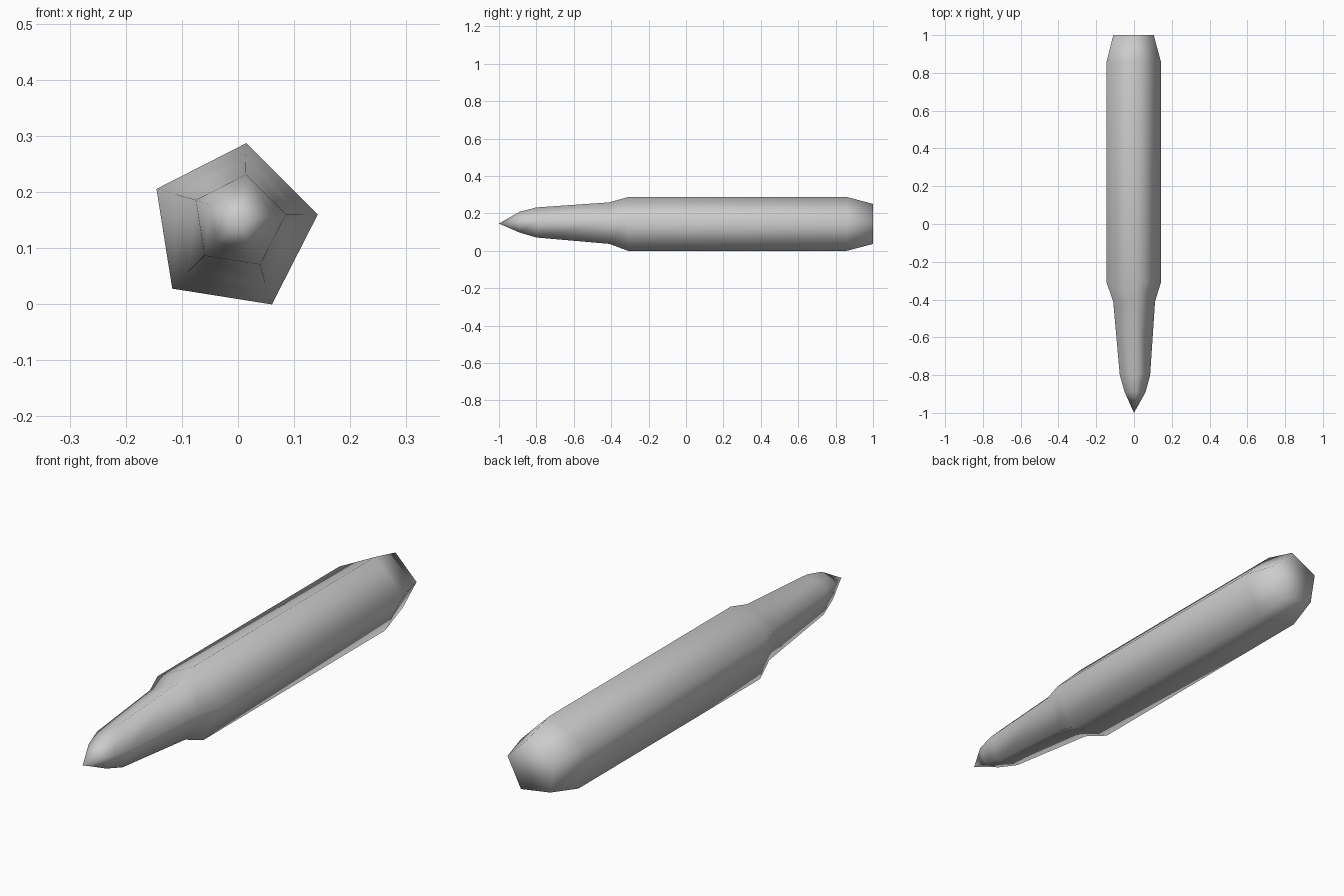
import bpy, bmesh, math

cube = bpy.data.objects.get("Cube")
if cube:
    bpy.data.objects.remove(cube, do_unlink=True)

# Plain grey material
grey = bpy.data.materials.new("grey")
grey.use_nodes = True
colour = (0.6, 0.6, 0.6, 1)
grey.diffuse_color = colour
grey.node_tree.nodes["Principled BSDF"].inputs["Base Color"].default_value = colour

# Stations along the body: y, radius, centre x, centre z
STATIONS = [
    (-0.89, 0.059, 0.003, 0.150),
    (-0.80, 0.0855, 0.001, 0.147),
    (-0.41, 0.118, -0.005, 0.142),
    (-0.31, 0.153, -0.009, 0.136),
    (0.86, 0.153, -0.009, 0.136),
    (1.00, 0.114, -0.008, 0.138),
]
SIDES = 5
TURN = math.radians(81)


def ring(bm, y, radius, cx, cz):
    angles = [TURN + math.tau * i / SIDES for i in range(SIDES)]
    return [bm.verts.new((cx + radius * math.cos(a), y, cz + radius * math.sin(a)))
            for a in angles]


# Five-sided shaft with pointed tip and flat closed end
bm = bmesh.new()
rings = [ring(bm, *s) for s in STATIONS]
tip = bm.verts.new((0, -1, 0.145))
for i in range(SIDES):
    j = (i + 1) % SIDES
    bm.faces.new((tip, rings[0][i], rings[0][j]))
    for a, b in zip(rings, rings[1:]):
        bm.faces.new((a[i], b[i], b[j], a[j]))
bm.faces.new(rings[-1])
bmesh.ops.recalc_face_normals(bm, faces=bm.faces[:])
for face in bm.faces:
    face.smooth = True

mesh = bpy.data.meshes.new("pointed_shaft")
bm.to_mesh(mesh)
bm.free()
mesh.materials.append(grey)
shaft = bpy.data.objects.new("pointed_shaft", mesh)
bpy.context.collection.objects.link(shaft)
